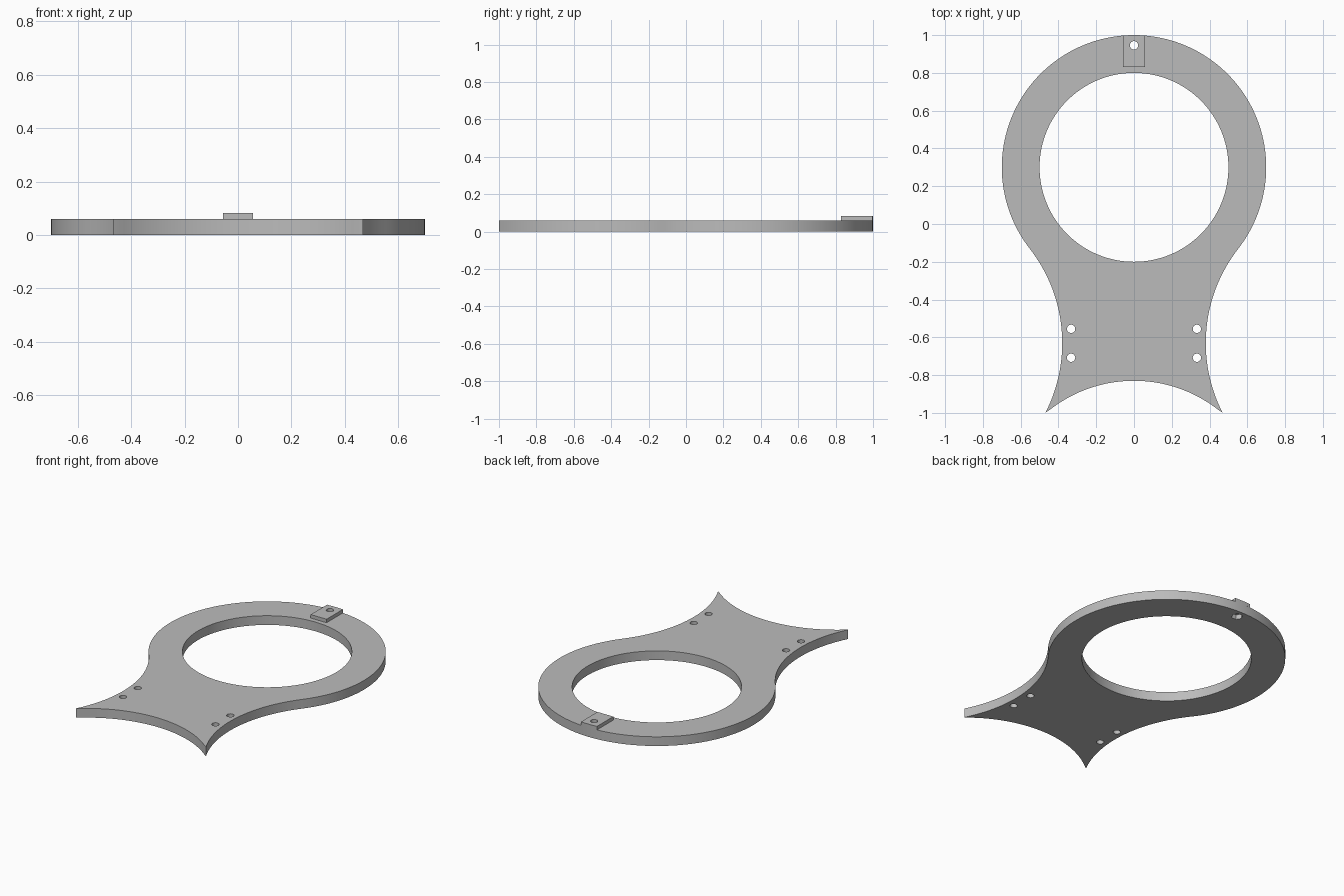
import bpy, bmesh
from math import sin, cos, pi, atan2, radians

cube = bpy.data.objects.get("Cube")
if cube:
    bpy.data.objects.remove(cube)

grey = bpy.data.materials.new("plain grey")
grey.use_nodes = True
colour = (0.5, 0.5, 0.5, 1)
grey.diffuse_color = colour
grey.node_tree.nodes["Principled BSDF"].inputs["Base Color"].default_value = colour


def arc(cx, cy, r, a0, a1, n):
    return [(cx + r * cos(a0 + (a1 - a0) * i / n),
             cy + r * sin(a0 + (a1 - a0) * i / n)) for i in range(n + 1)]


def circle(cx, cy, r, n=32):
    return arc(cx, cy, r, 0, 2 * pi, n)[:-1]


def prism(name, outline, z0, z1):
    """Extrude a closed outline from z0 up to z1."""
    bm = bmesh.new()
    base = bm.faces.new([bm.verts.new((x, y, z0)) for x, y in outline])
    out = bmesh.ops.extrude_face_region(bm, geom=[base])
    for v in out["geom"]:
        if isinstance(v, bmesh.types.BMVert):
            v.co.z = z1
    bmesh.ops.recalc_face_normals(bm, faces=bm.faces)
    mesh = bpy.data.meshes.new(name)
    bm.to_mesh(mesh)
    bm.free()
    mesh.materials.append(grey)
    obj = bpy.data.objects.new(name, mesh)
    bpy.context.collection.objects.link(obj)
    return obj


def finish(obj, cutters):
    """Cut the holes, then shade the curved walls smooth."""
    bpy.ops.object.select_all(action="DESELECT")
    bpy.context.view_layer.objects.active = obj
    obj.select_set(True)
    for cutter in cutters:
        cutter.hide_render = True
        mod = obj.modifiers.new("hole", "BOOLEAN")
        mod.operation, mod.solver, mod.object = "DIFFERENCE", "EXACT", cutter
        bpy.ops.object.modifier_apply(modifier=mod.name)
    bpy.ops.object.shade_smooth_by_angle(angle=radians(30))


RING_Y, RING_R = 0.3, 0.7
THICK, TAB_TOP = 0.06, 0.083
SIDE_X, SIDE_Y, SIDE_R = 1.19, -0.63, 0.81   # concave flank circle
TIP_X, TIP_Y = 0.467, -1.0
FOOT_Y, FOOT_R = -1.553, 0.723               # concave foot circle

# Right half of the outline from the ring top down to the foot, then mirrored
join = atan2(SIDE_Y - RING_Y, SIDE_X)
tip = atan2(TIP_Y - SIDE_Y, TIP_X - SIDE_X) + 2 * pi
foot = atan2(TIP_Y - FOOT_Y, TIP_X)
half = arc(0, RING_Y, RING_R, pi / 2, join, 64)
half += arc(SIDE_X, SIDE_Y, SIDE_R, join + pi, tip, 32)[1:]
half += arc(0, FOOT_Y, FOOT_R, foot, pi / 2, 20)[1:]
outline = half + [(-x, y) for x, y in reversed(half[1:-1])]
plate = prism("ring_plate", outline, 0, THICK)

# Raised tab with its outer end flush with the ring
TAB_W, TAB_Y = 0.057, 0.83
spread = TAB_W / RING_R
tab = prism("top_tab", [(-TAB_W, TAB_Y), (TAB_W, TAB_Y)]
            + arc(0, RING_Y, RING_R, pi / 2 - spread, pi / 2 + spread, 8),
            THICK, TAB_TOP)

# Cutters: large opening, screw holes, tab hole and hexagonal recess below it
HOLE_R, TAB_HOLE_Y = 0.022, 0.946
opening = prism("opening_cutter", circle(0, RING_Y, 0.5, 128), -1, 1)
tab_hole = prism("tab_hole_cutter", circle(0, TAB_HOLE_Y, HOLE_R), -1, 1)
recess = prism("recess_cutter", circle(0, TAB_HOLE_Y, 0.034, 6), -1, 0.03)
screws = [prism("screw_cutter", circle(s * 0.333, y, HOLE_R), -1, 1)
          for s in (-1, 1) for y in (-0.555, -0.708)]

finish(plate, [opening, tab_hole, recess] + screws)
finish(tab, [tab_hole])
for cutter in [opening, tab_hole, recess] + screws:
    bpy.data.objects.remove(cutter)
